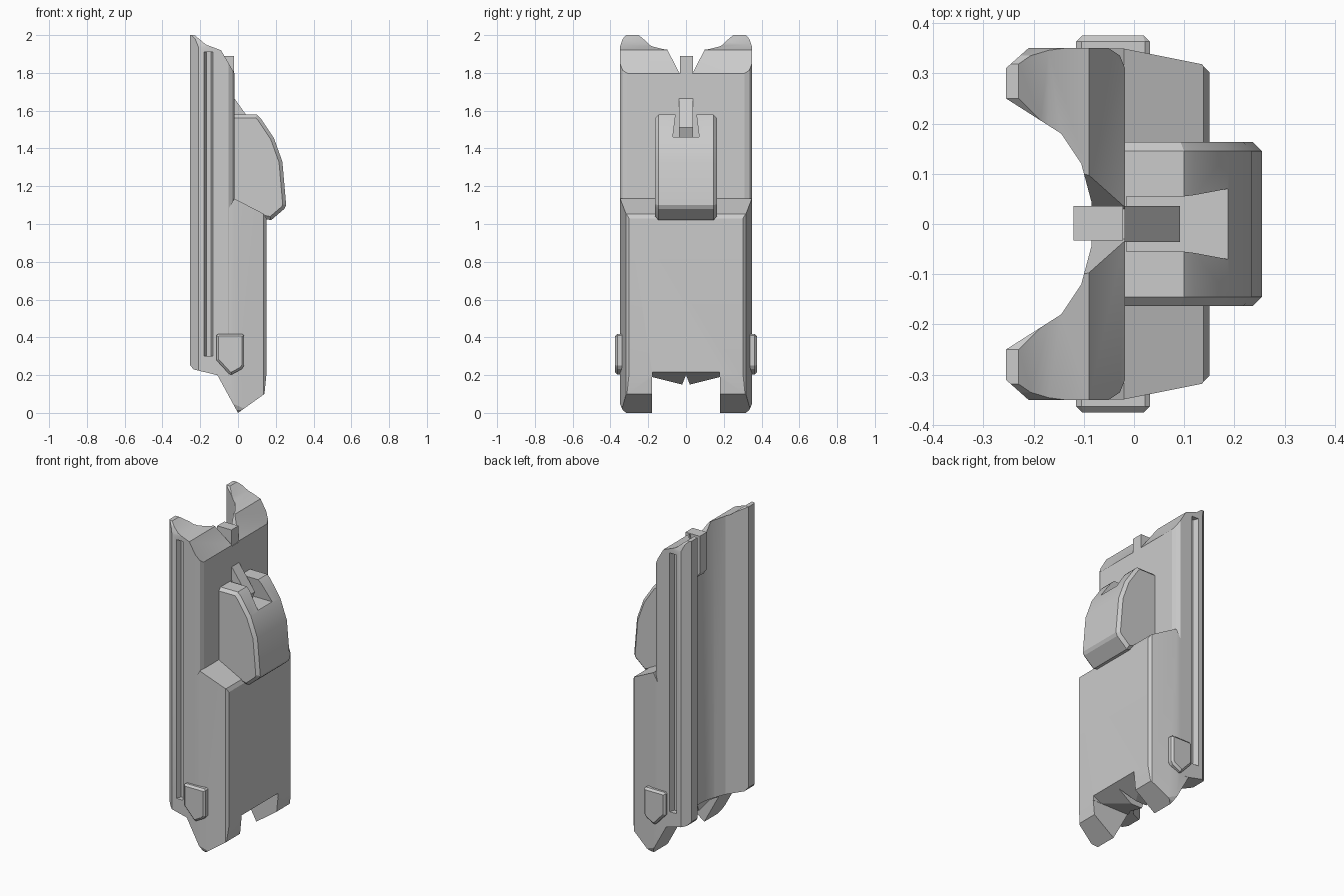
import bpy, bmesh
from mathutils import Vector

cube = bpy.data.objects.get("Cube")
if cube:
    bpy.data.objects.remove(cube, do_unlink=True)

grey = bpy.data.materials.new("light grey")
grey.use_nodes = True
grey.diffuse_color = (0.6, 0.6, 0.6, 1)
grey.node_tree.nodes["Principled BSDF"].inputs["Base Color"].default_value = (0.6, 0.6, 0.6, 1)

PLACE = {
    "x": lambda a, b, d: (d, a, b),
    "y": lambda a, b, d: (a, d, b),
    "z": lambda a, b, d: (a, b, d),
}


def prism(name, profile, axis, low, high, chamfer=0):
    """Extrude a 2D profile along an axis, optionally chamfering both rims."""
    bm = bmesh.new()
    ends = [[bm.verts.new(PLACE[axis](a, b, d)) for a, b in profile] for d in (low, high)]
    n = len(profile)
    for ring in ends:
        bm.faces.new(ring)
    for i in range(n):
        j = (i + 1) % n
        bm.faces.new((ends[0][i], ends[0][j], ends[1][j], ends[1][i]))
    bmesh.ops.recalc_face_normals(bm, faces=bm.faces)
    if chamfer:
        k = "xyz".index(axis)
        rims = [e for e in bm.edges if abs(e.verts[0].co[k] - e.verts[1].co[k]) < 1e-5]
        bmesh.ops.bevel(bm, geom=rims, offset=chamfer, segments=1, affect="EDGES",
                        clamp_overlap=True)
    mesh = bpy.data.meshes.new(name)
    bm.to_mesh(mesh)
    bm.free()
    mesh.materials.append(grey)
    obj = bpy.data.objects.new(name, mesh)
    bpy.context.collection.objects.link(obj)
    return obj


def combine(obj, other, operation):
    """Apply a boolean and discard the helper."""
    mod = obj.modifiers.new("combine", "BOOLEAN")
    mod.operation = operation
    mod.solver = "EXACT"
    mod.object = other
    bpy.context.view_layer.update()
    graph = bpy.context.evaluated_depsgraph_get()
    mesh = bpy.data.meshes.new_from_object(obj.evaluated_get(graph))
    obj.modifiers.clear()
    obj.data = mesh
    bpy.data.objects.remove(other, do_unlink=True)


def mirror_y(half):
    """Close an x-y half profile across y = 0."""
    return half + [(x, -y) for x, y in reversed(half)]


# Back plate with a faceted channel along its rear
plate_plan = mirror_y([(-0.085, 0.045), (-0.105, 0.12), (-0.145, 0.18), (-0.255, 0.25),
                       (-0.255, 0.31), (-0.21, 0.35), (-0.05, 0.35), (-0.028, 0.335),
                       (-0.018, 0.31)])
plate_side = [(-0.26, 0.26), (-0.235, 0.23), (-0.11, 0.2), (0, 0.19), (0, 1.78),
              (-0.02, 1.8), (-0.09, 1.92), (-0.17, 1.95), (-0.23, 2.0), (-0.26, 2.0)]
body = prism("body", plate_plan, "z", 0.1, 2.1)
combine(body, prism("plate_side", plate_side, "y", -0.5, 0.5), "INTERSECT")

# Lower box with shoulder and pointed feet
box_plan = mirror_y([(-0.075, 0.12), (-0.11, 0.18), (-0.11, 0.349), (-0.02, 0.349),
                     (0.135, 0.318), (0.152, 0.3)])
box_side = [(-0.12, 0.22), (0, 0), (0.14, 0.1), (0.15, 0.2), (0.15, 1.03), (0.138, 1.053),
            (-0.02, 1.135), (-0.05, 1.08), (-0.12, 1.0)]
box = prism("lower_box", box_plan, "z", -0.1, 1.5)
combine(box, prism("box_side", box_side, "y", -0.5, 0.5), "INTERSECT")
combine(body, box, "UNION")

# Front outline: notched top, chamfered corners and the gap between the feet
right = [(0, 0.2), (0.02, 0.15), (0.18, 0.19), (0.18, -0.02), (0.31, -0.005), (0.335, 0.015),
         (0.36, 0.07), (0.36, 1.91), (0.335, 1.98), (0.31, 2.01), (0.25, 2.0), (0.19, 1.95),
         (0.1, 1.925), (0.03, 1.79)]
outline = right + [(-y, z) for y, z in reversed(right[1:])]
combine(body, prism("outline", outline, "x", -0.6, 0.6), "INTERSECT")

# Sloped recess under the box, between the feet
recess = [(0.2, 0.24), (0.2, -0.1), (-0.04, -0.1), (-0.04, 0.13)]
combine(body, prism("recess", recess, "y", -0.178, 0.178), "DIFFERENCE")

# Long tapered side grooves
for s in (-1, 1):
    groove = [(-0.187, s * 0.37), (-0.168, s * 0.318), (-0.142, s * 0.318), (-0.127, s * 0.37)]
    combine(body, prism("groove", groove, "z", 0.3, 1.91), "DIFFERENCE")

# Housing on the upper front, with a flared slot
housing_side = [(-0.04, 1.58), (0.1, 1.58), (0.12, 1.56), (0.19, 1.455), (0.235, 1.33),
                (0.255, 1.1), (0.245, 1.08), (0.175, 1.02), (0.13, 1.03), (-0.04, 1.1)]
housing = prism("housing", housing_side, "y", -0.163, 0.163, 0.018)
slot = [(-0.05, 1.62), (-0.07, 1.46), (0.07, 1.46), (0.05, 1.62)]
combine(housing, prism("slot", slot, "x", -0.015, 0.4), "DIFFERENCE")

# Sloping rib inside the slot
prism("slot_rib", [(-0.03, 1.68), (0.092, 1.51), (0.07, 1.455), (-0.03, 1.455)],
      "y", -0.036, 0.036)

# Clip standing in the rear channel
prism("rear_clip", [(-0.12, 1.89), (-0.12, 1.66), (-0.1, 1.63), (-0.022, 1.63), (-0.022, 1.89)],
      "y", -0.033, 0.036)

# Side latches
latch = [(-0.115, 0.41), (-0.105, 0.418), (0.022, 0.418), (0.032, 0.41), (0.032, 0.25),
         (0.02, 0.232), (-0.035, 0.202), (-0.048, 0.207), (-0.115, 0.28)]
for name, s in (("left_latch", 1), ("right_latch", -1)):
    prism(name, latch, "y", *sorted((s * 0.31, s * 0.375)), 0.012)

# Soft shading on shallow edges
for obj in bpy.context.collection.objects:
    if obj.type == "MESH" and obj.data.materials and obj.data.materials[0] == grey:
        bpy.ops.object.select_all(action="DESELECT")
        obj.select_set(True)
        bpy.context.view_layer.objects.active = obj
        bpy.ops.object.shade_smooth_by_angle(angle=0.35)
